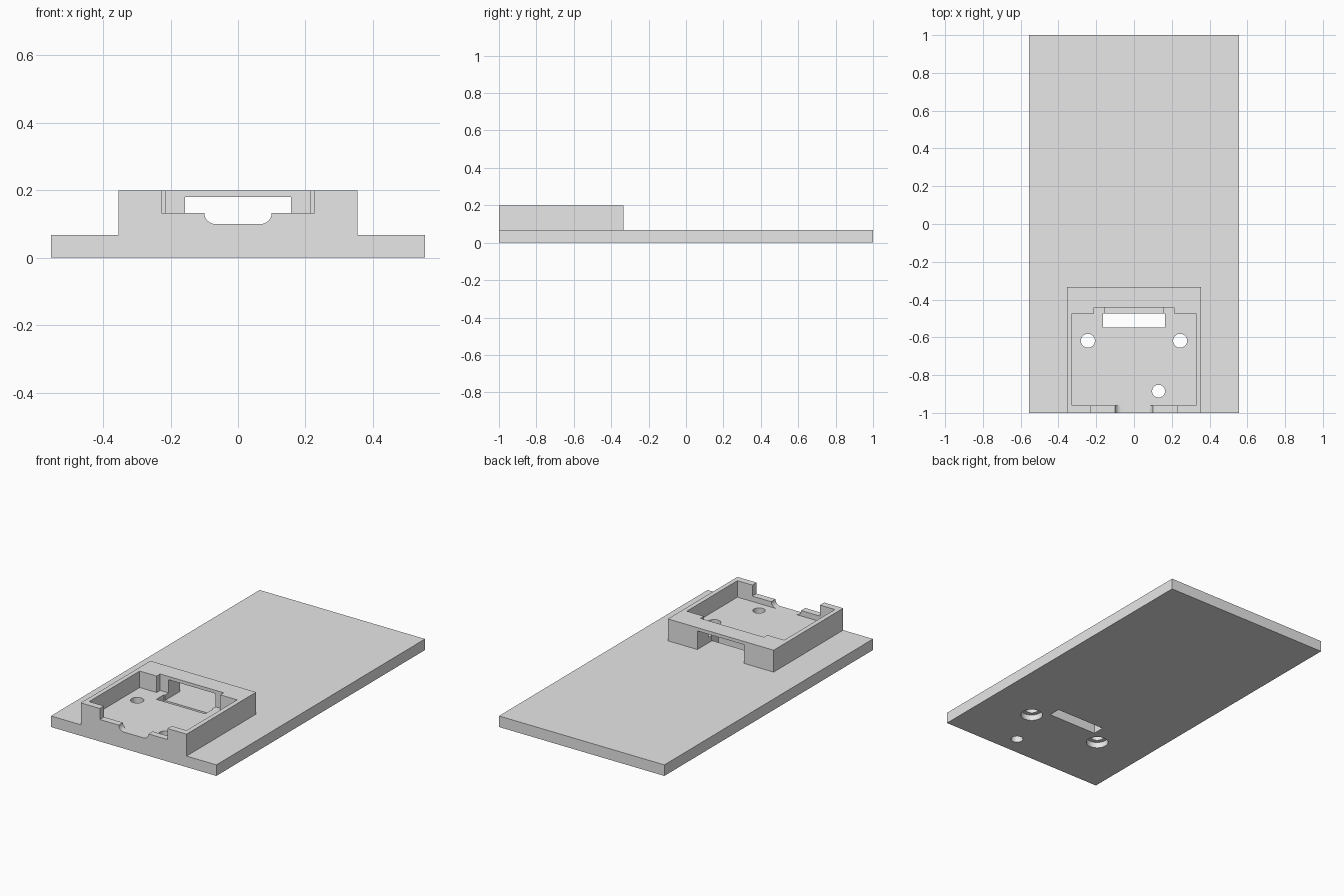
import bpy
import bmesh
import math
from mathutils import Matrix, Vector

default = bpy.data.objects.get("Cube")
if default:
    bpy.data.objects.remove(default, do_unlink=True)

grey = bpy.data.materials.new("light_grey")
grey.use_nodes = True
grey.diffuse_color = (0.8, 0.8, 0.8, 1)
grey.node_tree.nodes["Principled BSDF"].inputs["Base Color"].default_value = (0.8, 0.8, 0.8, 1)

PLATE_TOP, FLOOR, TOP = 0.067, 0.1, 0.2
FRONT, BACK = -1.0, -0.333


def finish(name, bm):
    bmesh.ops.recalc_face_normals(bm, faces=bm.faces)
    mesh = bpy.data.meshes.new(name)
    bm.to_mesh(mesh)
    bm.free()
    mesh.materials.append(grey)
    obj = bpy.data.objects.new(name, mesh)
    bpy.context.collection.objects.link(obj)
    return obj


def box(name, half_width, y, z):
    """Box centred on x = 0, spanning the y and z ranges."""
    bm = bmesh.new()
    size = Vector((2 * half_width, y[1] - y[0], z[1] - z[0]))
    centre = Vector((0, sum(y) / 2, sum(z) / 2))
    bmesh.ops.create_cube(bm, size=1, matrix=Matrix.Translation(centre) @ Matrix.Diagonal(size).to_4x4())
    return finish(name, bm)


def cylinder(name, x, y, z, radius):
    bm = bmesh.new()
    bmesh.ops.create_cone(bm, cap_ends=True, segments=48, radius1=radius, radius2=radius,
                          depth=z[1] - z[0], matrix=Matrix.Translation((x, y, sum(z) / 2)))
    return finish(name, bm)


def rounded_notch(name, half_width, radius, z_top, y):
    """Channel along y with quarter-round lower corners."""
    right = []
    for i in range(9):
        a = math.radians(90 * i / 8)
        right.append((half_width - radius + radius * math.sin(a), z_top - radius * math.cos(a)))
    right.append((half_width, z_top + 0.05))
    outline = right + [(-x, z) for x, z in reversed(right)]
    bm = bmesh.new()
    face = bm.faces.new([bm.verts.new((x, y[0], z)) for x, z in outline])
    grown = bmesh.ops.extrude_face_region(bm, geom=[face])
    verts = [v for v in grown["geom"] if isinstance(v, bmesh.types.BMVert)]
    bmesh.ops.translate(bm, verts=verts, vec=(0, y[1] - y[0], 0))
    return finish(name, bm)


def combine(target, tool, operation):
    mod = target.modifiers.new(tool.name, "BOOLEAN")
    mod.operation, mod.solver, mod.object = operation, "EXACT", tool
    bpy.context.view_layer.objects.active = target
    bpy.ops.object.modifier_apply(modifier=mod.name)
    bpy.data.objects.remove(tool, do_unlink=True)


# Flat plate with the raised tray block at the front
body = box("plate_with_tray", 0.555, (-1, 1), (0, PLATE_TOP))
combine(body, box("tray_block", 0.355, (FRONT, BACK), (0.03, TOP)), "UNION")

# Tray cavity, rear recess, wide front notch and rounded cable notch
cutters = [
    box("cavity", 0.327, (-0.96, -0.475), (FLOOR, 0.3)),
    box("rear_recess", 0.213, (-0.5, -0.442), (FLOOR, 0.3)),
    box("front_notch", 0.227, (-1.1, -0.9), (0.133, 0.3)),
    rounded_notch("cable_notch", 0.1, 0.033, 0.133, (-1.1, -0.9)),
    # Window through the rear wall and the slot through the plate
    box("rear_window", 0.157, (-0.49, -0.3), (PLATE_TOP, 0.18)),
    box("floor_slot", 0.164, (-0.548, -0.475), (-0.1, 0.14)),
    cylinder("small_hole", 0.13, -0.885, (-0.1, 0.15), 0.034),
]
# Paired screw holes, counterbored from below
for side in (-1, 1):
    cutters.append(cylinder("screw_hole", side * 0.244, -0.618, (-0.1, 0.15), 0.037))
    cutters.append(cylinder("counterbore", side * 0.244, -0.618, (-0.1, 0.035), 0.062))

for cutter in cutters:
    combine(body, cutter, "DIFFERENCE")

bpy.ops.object.select_all(action="DESELECT")
body.select_set(True)
bpy.context.view_layer.objects.active = body
bpy.ops.object.shade_smooth_by_angle(angle=math.radians(30))
